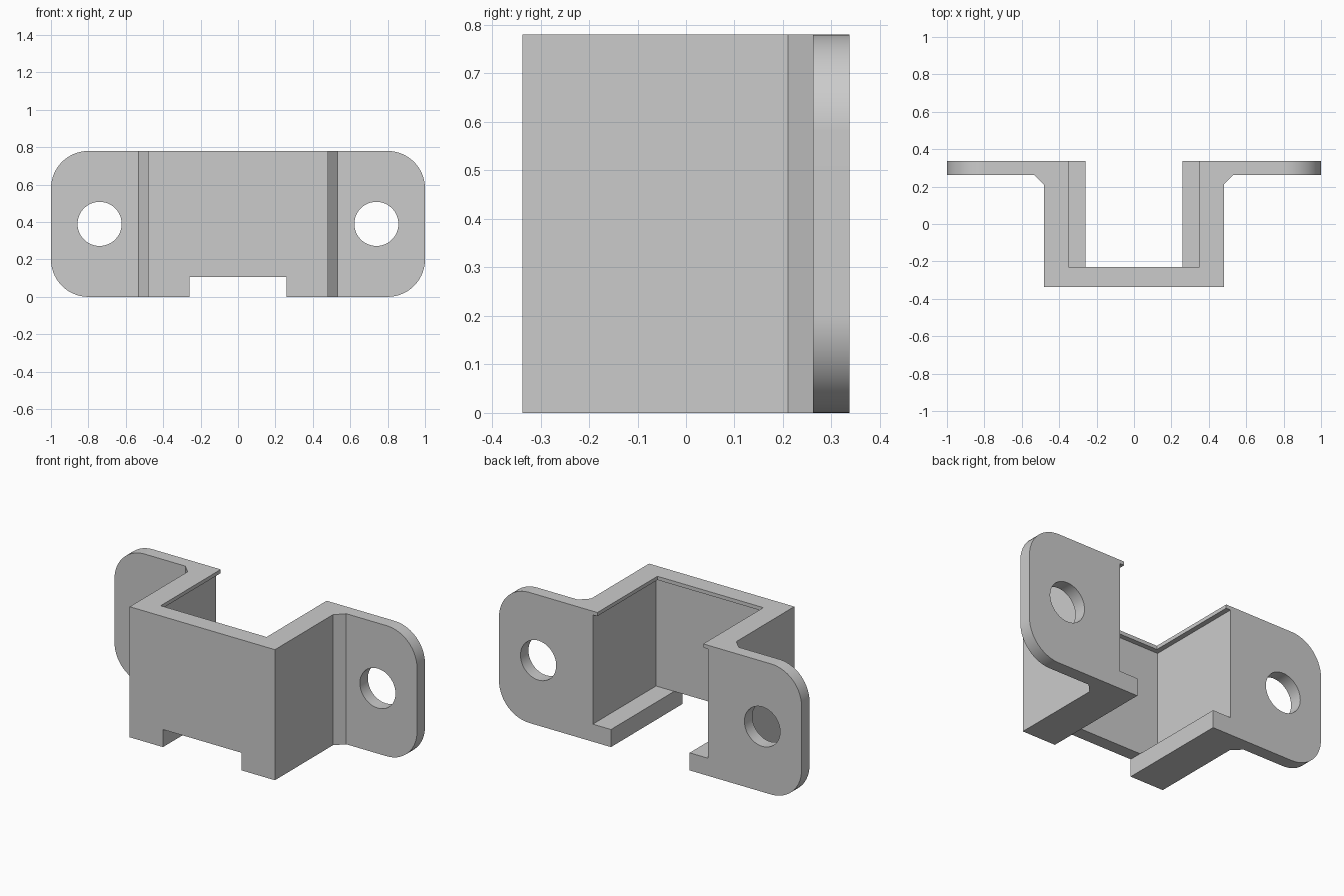
import bpy
import bmesh
import math
from mathutils import Vector

HEIGHT, BACK, FRONT = 0.78, 0.337, -0.337

old = bpy.data.objects.get("Cube")
if old:
    bpy.data.objects.remove(old, do_unlink=True)

grey = bpy.data.materials.new("plain grey")
grey.use_nodes = True
grey.diffuse_color = (0.6, 0.6, 0.6, 1)
shader = next(n for n in grey.node_tree.nodes if n.type == 'BSDF_PRINCIPLED')
shader.inputs["Base Color"].default_value = (0.6, 0.6, 0.6, 1)


def make_object(name, bm):
    bmesh.ops.recalc_face_normals(bm, faces=bm.faces)
    mesh = bpy.data.meshes.new(name)
    bm.to_mesh(mesh)
    bm.free()
    mesh.materials.append(grey)
    obj = bpy.data.objects.new(name, mesh)
    bpy.context.collection.objects.link(obj)
    return obj


def box(name, half_width, y0, y1, z0, z1):
    bm = bmesh.new()
    bmesh.ops.create_cube(bm, size=1)
    bmesh.ops.scale(bm, verts=bm.verts, vec=(2 * half_width, y1 - y0, z1 - z0))
    bmesh.ops.translate(bm, verts=bm.verts, vec=(0, (y0 + y1) / 2, (z0 + z1) / 2))
    return make_object(name, bm)


def drill(name, x, z, radius):
    bm = bmesh.new()
    bmesh.ops.create_cone(bm, cap_ends=True, segments=48, radius1=radius,
                          radius2=radius, depth=0.4)
    obj = make_object(name, bm)
    obj.rotation_euler.x = math.pi / 2
    obj.location = (x, BACK, z)
    return obj


# Bracket: plan outline with two flanges and chamfered inner corners
half = [(0.48, FRONT), (0.48, 0.21), (0.532, 0.262), (1, 0.262), (1, BACK)]
outline = half + [(-x, y) for x, y in reversed(half)]
bm = bmesh.new()
base = bm.faces.new([bm.verts.new((x, y, 0)) for x, y in outline])
top = bmesh.ops.extrude_face_region(bm, geom=[base])
bmesh.ops.translate(bm, vec=Vector((0, 0, HEIGHT)),
                    verts=[v for v in top["geom"] if isinstance(v, bmesh.types.BMVert)])
bmesh.ops.recalc_face_normals(bm, faces=bm.faces)

# Rounded flange corners: only the short edges running front to back at the tips
corners = []
for edge in bm.edges:
    a, b = (v.co for v in edge.verts)
    if abs(a.x) > 0.99 and (a - b).xz.length < 0.01:
        corners.append(edge)
bmesh.ops.bevel(bm, geom=corners, offset=0.2, offset_type='OFFSET',
                segments=14, profile=0.5, affect='EDGES')
bracket = make_object("mounting_bracket", bm)

# Pocket with thin top lip and bottom ledges, front notch and screw holes
cutters = [
    box("pocket_cutter", 0.38, -0.26, 1, 0.105, 0.758),
    box("top_opening_cutter", 0.35, -0.23, 1, 0.4, 1),
    box("floor_opening_cutter", 0.26, -0.2, 1, -0.2, 0.5),
    box("front_notch_cutter", 0.26, -1, 0, -0.2, 0.105),
]
cutters += [drill("screw_hole_cutter", side * 0.74, HEIGHT / 2, 0.118) for side in (-1, 1)]

bpy.ops.object.select_all(action='DESELECT')
bpy.context.view_layer.objects.active = bracket
bracket.select_set(True)
bpy.context.view_layer.update()
for cutter in cutters:
    cutter.hide_render = True
    cut = bracket.modifiers.new(cutter.name, 'BOOLEAN')
    cut.operation = 'DIFFERENCE'
    cut.solver = 'EXACT'
    cut.object = cutter
    bpy.ops.object.modifier_apply(modifier=cut.name)
for cutter in cutters:
    bpy.data.objects.remove(cutter, do_unlink=True)

# Smooth curves with crisp flat faces
bpy.ops.object.shade_smooth_by_angle(angle=math.radians(30))
weighted = bracket.modifiers.new("weighted normals", 'WEIGHTED_NORMAL')
weighted.keep_sharp = True
